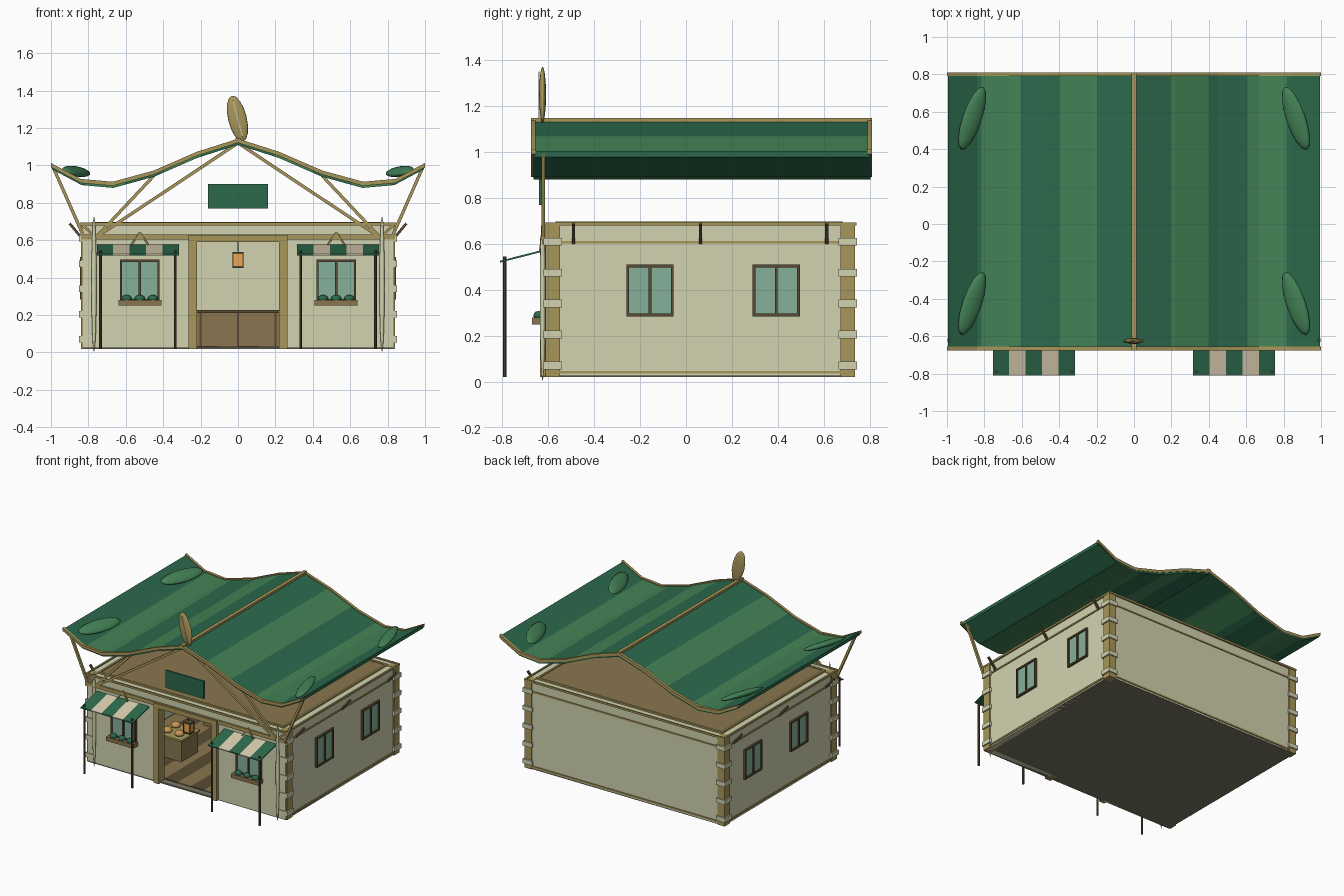
import bpy, bmesh, math
from mathutils import Vector, Matrix

if "Cube" in bpy.data.objects:
    bpy.data.objects.remove(bpy.data.objects["Cube"])


def mat(name, hexa):
    m = bpy.data.materials.new(name)
    c = [int(hexa[i:i + 2], 16) / 255 for i in (0, 2, 4)]
    m.diffuse_color = [((v + 0.055) / 1.055) ** 2.4 for v in c] + [1]
    m.use_nodes = True
    m.node_tree.nodes["Principled BSDF"].inputs["Base Color"].default_value = m.diffuse_color
    return m


CREAM, TAN, WOOD = mat("cream", "D2D3B0"), mat("tan", "A8975A"), mat("wood", "8A7650")
DARK, GLASS, SAND = mat("dark_wood", "5A4A34"), mat("glass", "86B09A"), mat("sand", "D8CBAE")
GREEN, LIGHT, GREY = mat("green", "2C6A4C"), mat("light_green", "438356"), mat("floor", "7A7864")
BREAD, GLOW = mat("bread", "C89858"), mat("lamp_glow", "F0A850")


def finish(name, bm, *mats):
    bmesh.ops.recalc_face_normals(bm, faces=bm.faces)
    me = bpy.data.meshes.new(name)
    bm.to_mesh(me)
    bm.free()
    for m in mats:
        me.materials.append(m)
    ob = bpy.data.objects.new(name, me)
    bpy.context.collection.objects.link(ob)
    return ob


def box(name, x, y, z, m):
    """Box from (min, max) ranges along each axis."""
    bm = bmesh.new()
    bmesh.ops.create_cube(bm, size=1)
    for v in bm.verts:
        v.co = [(a[0] + a[1]) / 2 + c * abs(a[1] - a[0]) for a, c in zip((x, y, z), v.co)]
    return finish(name, bm, m)


def rod(name, p, q, r, m, sides=4):
    p, q = Vector(p), Vector(q)
    bm = bmesh.new()
    rot = (q - p).to_track_quat('Z', 'Y').to_matrix().to_4x4()
    bmesh.ops.create_cone(bm, cap_ends=True, segments=sides, radius1=r, radius2=r, depth=(q - p).length,
                          matrix=Matrix.Translation((p + q) / 2) @ rot @ Matrix.Rotation(math.pi / sides, 4, 'Z'))
    return finish(name, bm, m)


def ellipsoid(name, c, size, m, rot=Matrix.Identity(4), seg=16):
    bm = bmesh.new()
    bmesh.ops.create_uvsphere(bm, u_segments=seg, v_segments=seg // 2, radius=1,
                              matrix=Matrix.Translation(c) @ rot @ Matrix.Diagonal((*size, 1)))
    for f in bm.faces:
        f.smooth = True
    return finish(name, bm, m)


def sweep(name, prof, y0, y1, thick, mats, pick=lambda x: 0):
    """Roof section: closed strip of the profile, extruded along y."""
    bm = bmesh.new()
    rows = [[bm.verts.new((x, y, z - d)) for x, z in prof]
            for y, d in ((y0, 0), (y1, 0), (y1, thick), (y0, thick))]
    for i in range(len(prof) - 1):
        for k in range(4):
            a, b = rows[k], rows[(k + 1) % 4]
            f = bm.faces.new((a[i], a[i + 1], b[i + 1], b[i]))
            f.material_index = pick((prof[i][0] + prof[i + 1][0]) / 2)
    for i in (0, -1):
        bm.faces.new([r[i] for r in rows])
    return finish(name, bm, *mats)


X, Y0, Y1, Z0, ZT = 0.83, -0.615, 0.73, 0.02, 0.685
T = 0.05

# floor and planks
box("floor", (-X, X), (Y0, Y1), (Z0, 0.03), GREY)
for i in range(14):
    box("floor_plank", (-0.77 + i * 0.11, -0.66 + i * 0.11), (Y0 + T, Y1 - T), (0.03, 0.036), (WOOD, DARK)[i % 2])

# walls and flat deck
box("back_wall", (-X, X), (Y1 - T, Y1), (Z0, ZT), CREAM)
box("wall_above_door", (-0.24, 0.24), (Y0, Y0 + T), (0.6, ZT), CREAM)
for s in (-1, 1):
    box("side_wall", (s * (X - T), s * X), (Y0 + T, Y1 - T), (Z0, ZT), CREAM)
    box("front_wall", (s * 0.24, s * X), (Y0, Y0 + T), (Z0, ZT), CREAM)
box("deck", (-0.77, 0.77), (Y0 + 0.06, Y1 - 0.06), (0.66, 0.69), WOOD)
for s in (-1, 1):
    box("deck_edge_side", (s * 0.765, s * 0.78), (Y0 + 0.05, Y1 - 0.05), (0.68, 0.697), TAN)
for y in (Y0 + 0.055, Y1 - 0.055):
    box("deck_edge", (-0.78, 0.78), (y - 0.008, y + 0.008), (0.68, 0.697), TAN)

# horizontal trims around the walls
for z0, z1, p in ((0.68, 0.694, 0.012), (0.603, 0.614, 0.006), (0.035, 0.047, 0.006)):
    for s in (-1, 1):
        box("side_trim", (s * X, s * (X + p)), (Y0, Y1), (z0, z1), TAN)
    box("back_trim", (-X - p, X + p), (Y1, Y1 + p), (z0, z1), TAN)
box("front_top_trim", (-0.845, 0.845), (Y0 - 0.012, Y0), (0.68, 0.694), TAN)
box("front_beam", (-0.84, 0.84), (Y0 - 0.012, Y0), (0.603, 0.63), TAN)

# corner posts with quoin blocks
for s in (-1, 1):
    for y in (-0.58, 0.705):
        box("corner_post", (s * 0.78, s * 0.84), (y - 0.032, y + 0.032), (Z0, 0.688), TAN)
        for i in range(5):
            z = 0.07 + i * 0.135
            box("corner_block", (s * 0.772, s * 0.85), (y - 0.04, y + 0.04), (z - 0.017, z + 0.017), CREAM)

# door frame
for s in (-1, 1):
    box("door_post", (s * 0.22, s * 0.265), (Y0 - 0.022, Y0 + T), (Z0, 0.6), TAN)
box("door_lintel", (-0.265, 0.265), (Y0 - 0.022, Y0 + T), (0.592, 0.627), TAN)

# lantern
rod("lantern_cord", (0, -0.59, 0.54), (0, -0.59, 0.6), 0.003, DARK)
box("lantern_glow", (-0.023, 0.023), (-0.613, -0.567), (0.463, 0.53), GLOW)
for z in (0.458, 0.532):
    box("lantern_cap", (-0.029, 0.029), (-0.619, -0.561), (z - 0.005, z + 0.005), DARK)
for sx in (-1, 1):
    for sy in (-1, 1):
        rod("lantern_bar", (sx * 0.026, -0.59 + sy * 0.026, 0.458), (sx * 0.026, -0.59 + sy * 0.026, 0.532), 0.004, DARK)

# interior counter and bread tables
box("counter", (-0.5, 0.5), (0.3, 0.48), (0.036, 0.212), WOOD)
box("counter_top", (-0.52, 0.52), (0.28, 0.5), (0.212, 0.226), DARK)
for x in (-0.4, -0.2, 0, 0.2, 0.4):
    box("counter_batten", (x - 0.006, x + 0.006), (0.292, 0.3), (0.036, 0.212), DARK)
for s in (-1, 1):
    box("bread_table", (s * 0.28, s * 0.48), (-0.28, -0.08), (0.036, 0.19), WOOD)
    box("bread_table_top", (s * 0.27, s * 0.49), (-0.29, -0.07), (0.19, 0.205), TAN)
    for x in (0.33, 0.43):
        for y in (-0.23, -0.13):
            ellipsoid("bread", (s * x, y, 0.222), (0.035, 0.035, 0.022), BREAD, seg=12)


def window(origin, u, n, w, h):
    """Two-pane window; u runs along the wall and n points out of it."""
    o, u, n = Vector(origin), Vector(u), Vector(n)

    def slab(name, a, b, z0, z1, d, m):
        p, q = o + u * a - n * 0.005, o + u * b + n * d
        box(name, *[sorted((p[i], q[i])) for i in (0, 1)], (o.z + z0, o.z + z1), m)
    slab("window_glass", -w, w, -h, h, 0.006, GLASS)
    for a in (-w, 0, w):
        slab("window_upright", a - 0.006, a + 0.006, -h, h, 0.015, DARK)
    for z in (-h, h):
        slab("window_rail", -w - 0.006, w + 0.006, z - 0.006, z + 0.006, 0.016, DARK)


for s in (-1, 1):
    # windows
    window((s * 0.525, Y0, 0.385), (1, 0, 0), (0, -1, 0), 0.1, 0.105)
    for y in (-0.157, 0.393):
        window((s * X, y, 0.397), (0, 1, 0), (s, 0, 0), 0.097, 0.107)
    # planter with bushes
    box("planter", (s * 0.41, s * 0.64), (-0.67, Y0), (0.25, 0.28), WOOD)
    for x in (0.455, 0.525, 0.595):
        ellipsoid("planter_bush", (s * x, -0.643, 0.288), (0.028, 0.022, 0.02), GREEN, seg=12)
    # striped awning with poles and hanger
    for i in range(5):
        a = 0.315 + i * 0.088
        bm = bmesh.new()
        vs = [bm.verts.new((s * x, y, z + d)) for d in (0, -0.008)
              for x, y, z in ((a, -0.61, 0.578), (a + 0.088, -0.61, 0.578), (a + 0.088, -0.81, 0.527), (a, -0.81, 0.527))]
        for f in ((0, 1, 2, 3), (4, 5, 6, 7), (0, 1, 5, 4), (1, 2, 6, 5), (2, 3, 7, 6), (3, 0, 4, 7)):
            bm.faces.new([vs[k] for k in f])
        finish("awning_stripe", bm, (GREEN, SAND)[i % 2])
    for x in (0.335, 0.735):
        rod("awning_pole", (s * x, -0.79, Z0), (s * x, -0.79, 0.545), 0.008, DARK, 8)
    for d in (-0.045, 0.045):
        rod("awning_hanger", (s * 0.525 + d, -0.635, 0.575), (s * 0.525, -0.625, 0.64), 0.006, TAN)
    # slanted side brackets
    for y in (-0.49, 0.063, 0.613):
        rod("side_bracket", (s * 0.83, y, 0.605), (s * 0.9, y, 0.69), 0.01, DARK)
    # front roof struts
    for p, q in (((0.825, 0.62), (0.99, 0.995)), ((0.76, 0.615), (0.45, 0.945)), ((0.76, 0.615), (0.0, 1.12))):
        rod("roof_strut", (s * p[0], -0.622, p[1]), (s * q[0], -0.622, q[1]), 0.012, TAN)
    rod("corner_strut", (s * 0.76, -0.622, 0.615), (s * 0.84, -0.622, 0.69), 0.01, TAN)
    # tall corner leaf and roof leaves
    ellipsoid("tall_leaf", (s * 0.77, -0.625, 0.366), (0.014, 0.012, 0.366), CREAM)
    for y in (-0.425, 0.565):
        r = Matrix.Rotation(s * 0.33, 4, 'Z') @ Matrix.Rotation(-s * 0.42, 4, 'Y')
        ellipsoid("roof_leaf", (s * 0.865, y, 0.968), (0.056, 0.178, 0.022), LIGHT, r)

# curved roof: facet points merged with stripe boundaries
half = [(0, 1.135), (0.22, 1.065), (0.45, 0.965), (0.67, 0.905), (0.84, 0.92), (1.0, 1.005)]


def height(x):
    for (a, za), (b, zb) in zip(half, half[1:]):
        if x <= b:
            return za + (zb - za) * (x - a) / (b - a)


xs = sorted({p[0] for p in half} | {0.2, 0.4, 0.61, 0.82})
prof = [(-x, height(x)) for x in reversed(xs[1:])] + [(x, height(x)) for x in xs]


def stripe(x):
    return sum(abs(x) > e for e in (0.2, 0.4, 0.61, 0.82)) % 2


roof = [(x * 0.995, z) for x, z in prof]
sweep("roof", roof, -0.665, 0.805, 0.025, (GREEN, LIGHT), stripe)
edge = [(math.copysign(p[0], s), p[1] + 0.008) for s, ps in ((-1, half[:0:-1]), (1, half)) for p in ps]
for y in (-0.67, 0.796):
    sweep("roof_edge_trim", edge, y - 0.006, y + 0.014, 0.022, (TAN,))
box("ridge_bar", (-0.013, 0.013), (-0.676, 0.81), (1.125, 1.148), TAN)

# sign panel and ridge leaf
box("sign_panel", (-0.16, 0.16), (-0.64, -0.625), (0.77, 0.902), GREEN)
tilt = Matrix.Rotation(-0.24, 4, 'Y')
ellipsoid("ridge_leaf", (-0.003, -0.625, 1.25), (0.05, 0.015, 0.126), TAN, tilt)
rod("ridge_leaf_vein", (0.025, -0.64, 1.15), (-0.028, -0.64, 1.35), 0.003, SAND)
